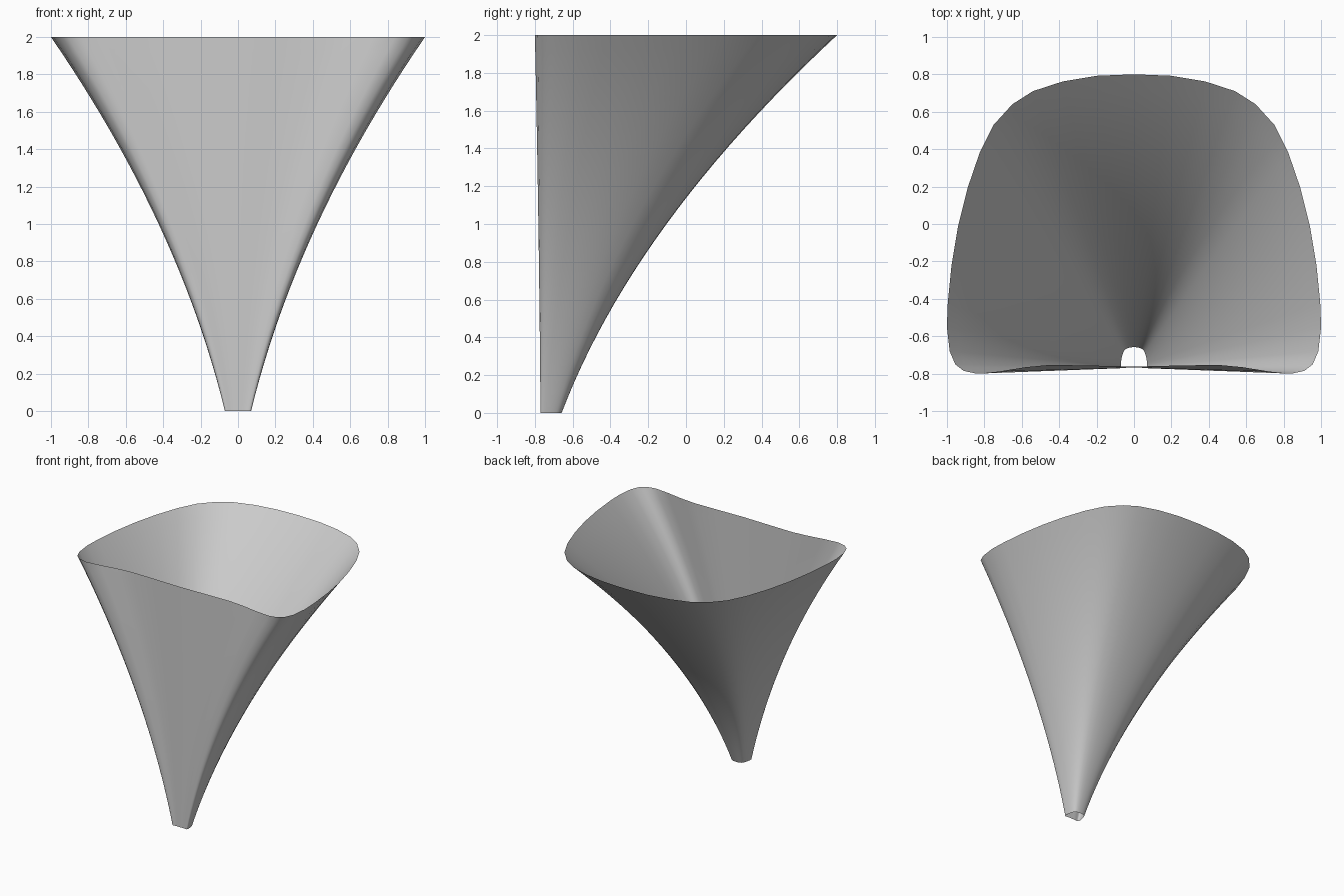
import bpy, bmesh

if "Cube" in bpy.data.objects:
    bpy.data.objects.remove(bpy.data.objects["Cube"])

# Right half of the rim outline, from back centre round to front centre
half = [(0, .80), (.20, .792), (.38, .762), (.54, .71), (.65, .64), (.75, .53),
        (.825, .38), (.89, .19), (.94, -.01), (.975, -.22), (.995, -.42),
        (1.0, -.55), (.985, -.68), (.955, -.75), (.91, -.785), (.84, -.80),
        (.72, -.788), (.58, -.765), (.45, -.753), (.25, -.756), (0, -.762)]
rim = half + [(-x, y) for x, y in half[-2:0:-1]]
PIVOT_Y = -.768
STEPS = 24

# Flared open funnel: the rim outline shrinks toward the foot on a curve
bm = bmesh.new()
rings = []
for i in range(STEPS + 1):
    z = 2 * i / STEPS
    s = .07 + .243 * z + .111 * z * z
    rings.append([bm.verts.new((x * s, PIVOT_Y + (y - PIVOT_Y) * s, z)) for x, y in rim])
n = len(rim)
for lo, hi in zip(rings, rings[1:]):
    for k in range(n):
        j = (k + 1) % n
        # outline runs clockwise, so this order faces outward
        bm.faces.new((lo[j], lo[k], hi[k], hi[j])).smooth = True

mesh = bpy.data.meshes.new("funnel_shell")
bm.to_mesh(mesh)
bm.free()
bpy.context.collection.objects.link(bpy.data.objects.new("funnel_shell", mesh))
